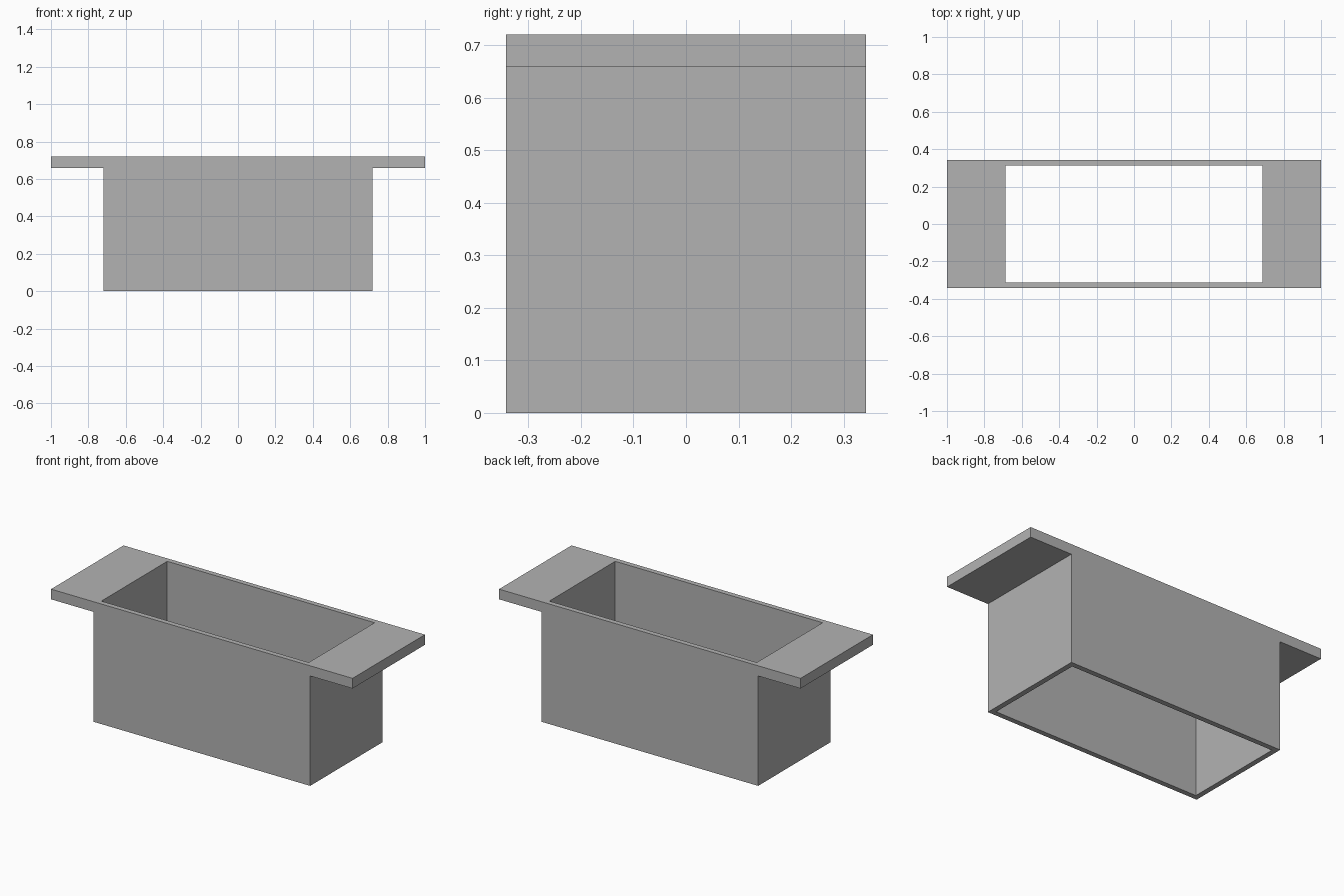
import bpy
import bmesh

if "Cube" in bpy.data.objects:
    bpy.data.objects.remove(bpy.data.objects["Cube"], do_unlink=True)

HALF_LENGTH = 1.0      # to the flange ends
HALF_BODY = 0.719      # to the sleeve end walls
HALF_DEPTH = 0.343
HEIGHT = 0.72
FLANGE_BOTTOM = 0.659
WALL = 0.031

# Material
grey = bpy.data.materials.new("plain grey")
grey.use_nodes = True
colour = (0.45, 0.45, 0.45, 1)
grey.diffuse_color = colour
grey.node_tree.nodes["Principled BSDF"].inputs["Base Color"].default_value = colour


def prism(name, outline, half_depth):
    """Extrude an outline in the XZ plane from front to back."""
    bm = bmesh.new()
    face = bm.faces.new([bm.verts.new((x, -half_depth, z)) for x, z in outline])
    extruded = bmesh.ops.extrude_face_region(bm, geom=[face])["geom"]
    verts = [v for v in extruded if isinstance(v, bmesh.types.BMVert)]
    bmesh.ops.translate(bm, verts=verts, vec=(0, 2 * half_depth, 0))
    bmesh.ops.recalc_face_normals(bm, faces=bm.faces)
    mesh = bpy.data.meshes.new(name)
    bm.to_mesh(mesh)
    bm.free()
    mesh.materials.append(grey)
    obj = bpy.data.objects.new(name, mesh)
    bpy.context.collection.objects.link(obj)
    return obj


# Sleeve body with an overhanging flange at each end
right_half = [(HALF_BODY, 0), (HALF_BODY, FLANGE_BOTTOM),
              (HALF_LENGTH, FLANGE_BOTTOM), (HALF_LENGTH, HEIGHT)]
left_half = [(-x, z) for x, z in reversed(right_half)]
sleeve = prism("flanged_sleeve", right_half + left_half, HALF_DEPTH)

# Rectangular opening, cut right through from top to bottom
w = HALF_BODY - WALL
cutter = prism("opening_cutter", [(w, -1), (w, 2), (-w, 2), (-w, -1)],
               HALF_DEPTH - WALL)
cutter.hide_render = True
cut = sleeve.modifiers.new("opening", 'BOOLEAN')
cut.operation = 'DIFFERENCE'
cut.solver = 'EXACT'
cut.object = cutter

# Apply the cut and discard the cutter
bpy.context.view_layer.objects.active = sleeve
sleeve.select_set(True)
bpy.ops.object.modifier_apply(modifier=cut.name)
bpy.data.objects.remove(cutter, do_unlink=True)
